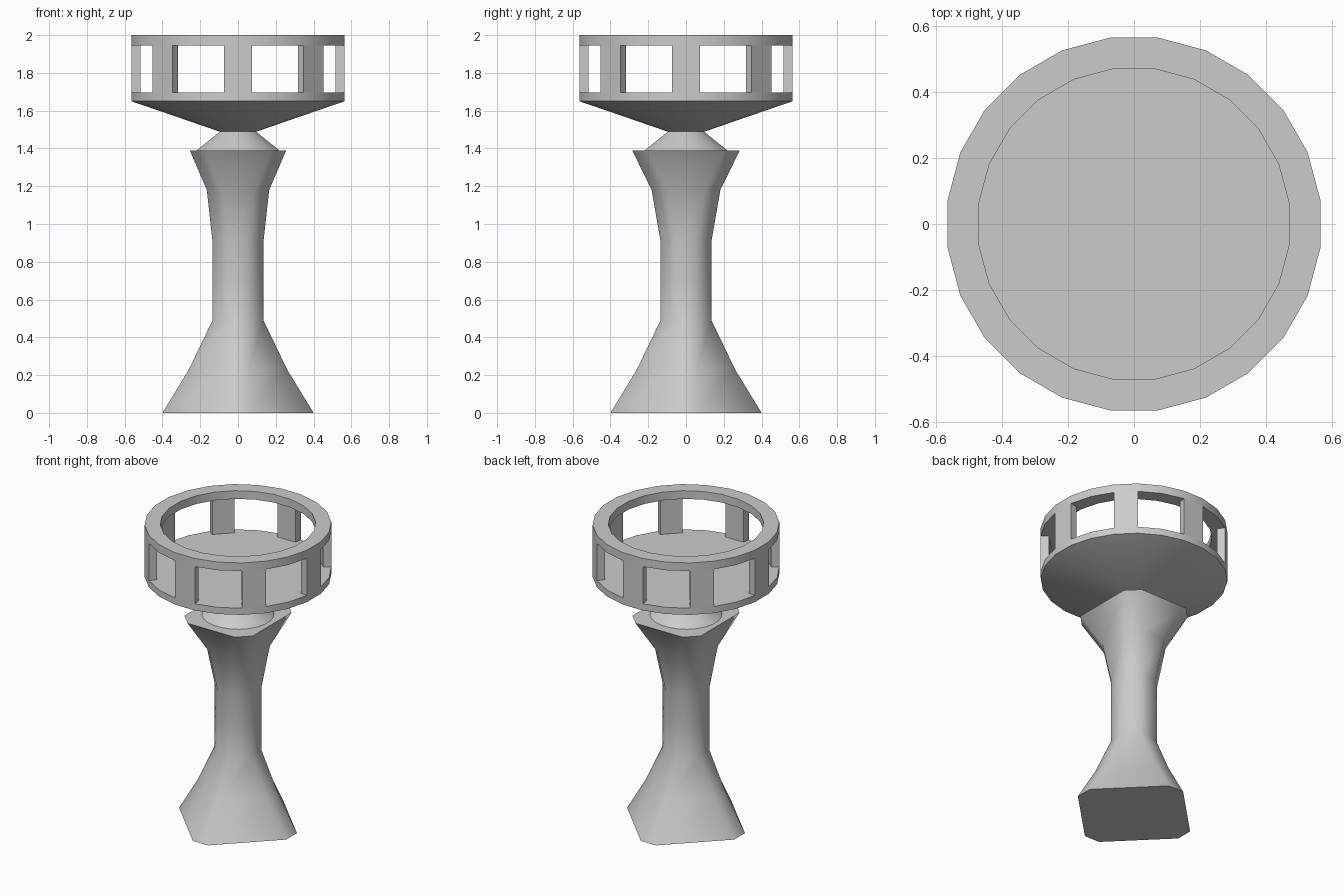
import bpy, bmesh
from math import sin, cos, pi, radians

if "Cube" in bpy.data.objects:
    bpy.data.objects.remove(bpy.data.objects["Cube"])

N = 24  # sides of the round parts


def finish(name, bm, angle):
    bmesh.ops.remove_doubles(bm, verts=bm.verts, dist=1e-5)
    bmesh.ops.recalc_face_normals(bm, faces=bm.faces)
    me = bpy.data.meshes.new(name)
    bm.to_mesh(me)
    bm.free()
    ob = bpy.data.objects.new(name, me)
    bpy.context.collection.objects.link(ob)
    bpy.ops.object.select_all(action='DESELECT')
    ob.select_set(True)
    bpy.context.view_layer.objects.active = ob
    bpy.ops.object.shade_smooth_by_angle(angle=radians(angle))
    return ob


def loft(bm, loops, cap=True, closed=False):
    """Skin a list of equal-length point loops."""
    rings = [[bm.verts.new(p) for p in loop] for loop in loops]
    pairs = list(zip(rings, rings[1:]))
    if closed:
        pairs.append((rings[-1], rings[0]))
    for a, b in pairs:
        for i in range(len(a)):
            j = (i + 1) % len(a)
            bm.faces.new((a[i], a[j], b[j], b[i]))
    if cap:
        bm.faces.new(rings[0])
        bm.faces.new(rings[-1])


def circle(r, z):
    return [(r * cos((i + .5) * 2 * pi / N), r * sin((i + .5) * 2 * pi / N), z)
            for i in range(N)]


def octagon(z, out=0.0, dx=0.0, dy=0.0):
    """Octagon: 'out' pulls the axis facets, dx/dy pull the diagonal facets."""
    a, h = 0.135, 0.056
    q = [(a + out + dx, h + dy), (h + dx, a + out + dy)]
    p = q + [(-x, y) for x, y in reversed(q)]
    return [(x, y, z) for x, y in p + [(-x, -y) for x, y in p]]


# pedestal: flares to a diamond at the foot and to a square at the top
bm = bmesh.new()
loft(bm, [octagon(0, out=.265), octagon(.23, out=.125), octagon(.49), octagon(.7),
          octagon(.91), octagon(1.18, dx=.03, dy=.047),
          octagon(1.39, dx=.12, dy=.15)])
finish("pedestal", bm, 50)

# neck cone between pedestal and bowl
bm = bmesh.new()
loft(bm, [circle(.22, 1.385), circle(.22, 1.39), circle(.095, 1.49)])
finish("neck", bm, 30)

# bowl with conical underside and flat floor
bm = bmesh.new()
loft(bm, [circle(.095, 1.488), circle(.57, 1.65), circle(.57, 1.695)])
finish("bowl", bm, 30)

# top rim
bm = bmesh.new()
loft(bm, [circle(.57, 1.945), circle(.57, 2), circle(.475, 2), circle(.475, 1.945)],
     cap=False, closed=True)
finish("top_rim", bm, 30)

# eight posts, each one side wide, leaving open windows between them
bm = bmesh.new()
for k in range(8):
    corners = [(r, k * pi / 4 + s * pi / N)
               for r, s in ((.57, -1), (.57, 1), (.52, 1), (.52, -1))]
    loft(bm, [[(r * cos(a), r * sin(a), z) for r, a in corners] for z in (1.695, 1.945)])
finish("rim_posts", bm, 30)
